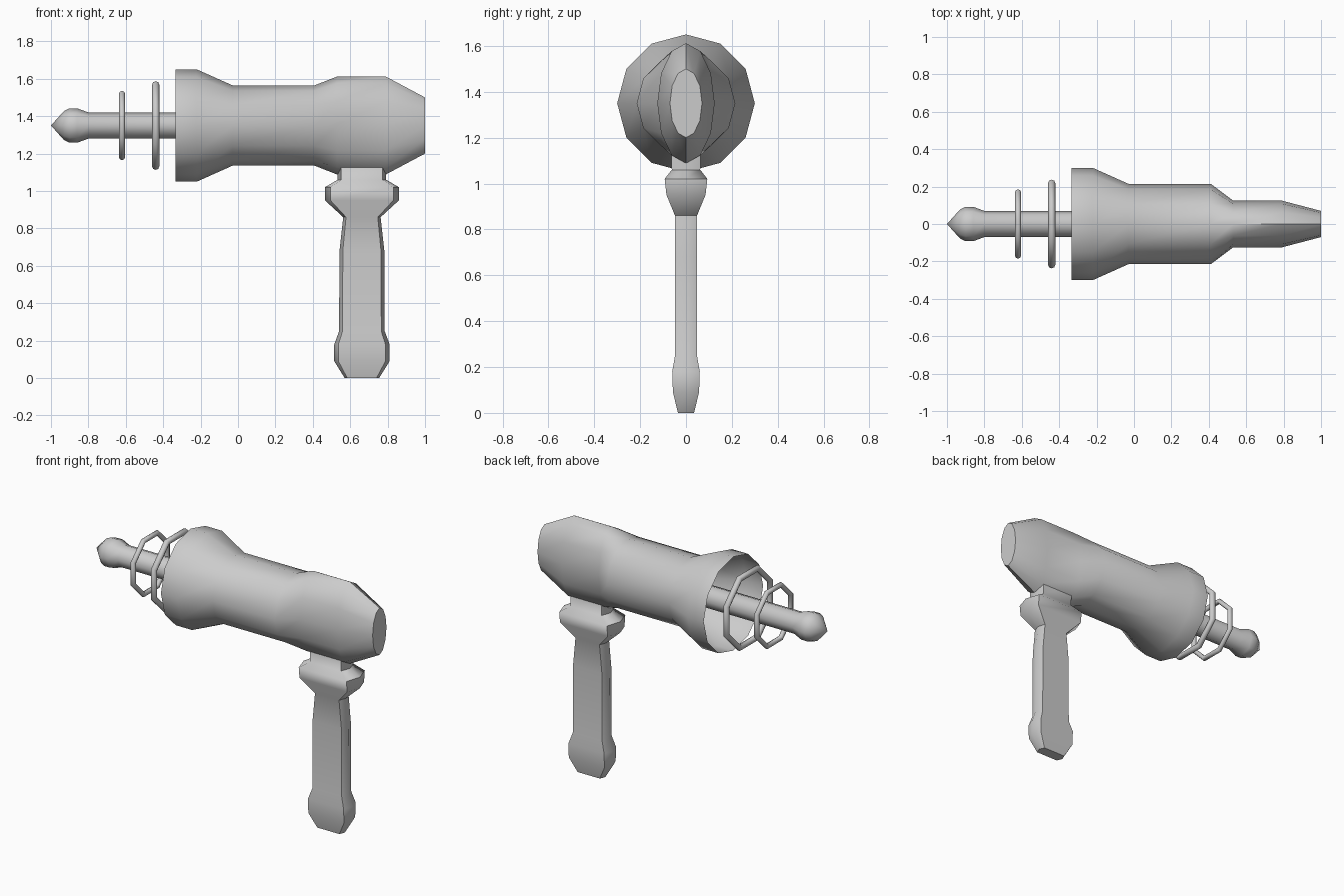
import bpy
import bmesh
import math

if "Cube" in bpy.data.objects:
    bpy.data.objects.remove(bpy.data.objects["Cube"])

AXIS_Z = 1.35  # height of the barrel centre line


def loft(name, rings, cap_start=True, cap_end=True, angle=50):
    """Skin a list of equal-length point rings; a one-point ring makes a tip."""
    bm = bmesh.new()
    loops = [[bm.verts.new(p) for p in ring] for ring in rings]
    for a, b in zip(loops, loops[1:]):
        n = max(len(a), len(b))
        for i in range(n):
            j = (i + 1) % n
            if len(a) == 1:
                bm.faces.new((a[0], b[j], b[i]))
            else:
                bm.faces.new((a[i], a[j], b[j], b[i]))
    if cap_start and len(loops[0]) > 2:
        bm.faces.new(loops[0])
    if cap_end:
        bm.faces.new(loops[-1])
    bmesh.ops.recalc_face_normals(bm, faces=bm.faces)
    mesh = bpy.data.meshes.new(name)
    bm.to_mesh(mesh)
    bm.free()
    obj = bpy.data.objects.new(name, mesh)
    bpy.context.collection.objects.link(obj)
    smooth(obj, angle)
    return obj


def smooth(obj, angle):
    bpy.ops.object.select_all(action='DESELECT')
    bpy.context.view_layer.objects.active = obj
    obj.select_set(True)
    bpy.ops.object.shade_smooth_by_angle(angle=math.radians(angle))


def oval(x, ry, rz, sides):
    """Ring around the barrel axis at a given x."""
    if ry == 0:
        return [(x, 0, AXIS_Z)]
    return [(x, ry * math.sin(2 * math.pi * i / sides),
             AXIS_Z + rz * math.cos(2 * math.pi * i / sides)) for i in range(sides)]


# Body: open flared muzzle, round barrel, flattened rear
body = [(-0.335, 0.30, 0.30), (-0.22, 0.30, 0.30), (-0.03, 0.215, 0.215),
        (0.41, 0.215, 0.215), (0.53, 0.125, 0.262), (0.79, 0.125, 0.262),
        (1.0, 0.07, 0.15)]
loft("body_shell", [oval(x, ry, rz, 12) for x, ry, rz in body], cap_start=False)

# Emitter rod with a bulbous pointed tip
rod = [(-1.0, 0), (-0.93, 0.078), (-0.90, 0.092), (-0.86, 0.092),
       (-0.80, 0.07), (0.40, 0.07)]
loft("emitter_rod", [oval(x, r, r, 8) for x, r in rod], angle=55)

# Octagonal rings around the rod, flat side up
for name, x, outer, thick in (("front_ring", -0.62, 0.185, 0.016),
                              ("rear_ring", -0.44, 0.237, 0.019)):
    bpy.ops.mesh.primitive_torus_add(
        major_segments=8, minor_segments=8,
        major_radius=outer / math.cos(math.pi / 8) - thick, minor_radius=thick)
    ring = bpy.context.object
    ring.name = name
    ring.rotation_euler = (0, math.pi / 2, 0)
    ring.location = (x, 0, AXIS_Z)
    for v in ring.data.vertices:  # turn by half a segment
        c, s = math.cos(math.pi / 8), math.sin(math.pi / 8)
        px, py, pz = v.co
        v.co = (px * c - py * s, px * s + py * c, pz)
    smooth(ring, 50)

# Grip: flat six-sided section with a pommel and a guard
def grip_section(z, a, b):
    k = 0.85 * a
    return [(0.6625 + x, y, z) for x, y in
            ((a, 0), (k, b), (-k, b), (-a, 0), (-k, -b), (k, -b))]


grip = [(0.0, 0.092, 0.035), (0.09, 0.148, 0.057), (0.18, 0.148, 0.06),
        (0.25, 0.122, 0.048), (0.68, 0.12, 0.048), (0.86, 0.10, 0.048),
        (0.95, 0.198, 0.085), (1.02, 0.198, 0.093), (1.06, 0.13, 0.062),
        (1.18, 0.13, 0.066)]
loft("grip", [grip_section(*g) for g in grip], angle=50)
